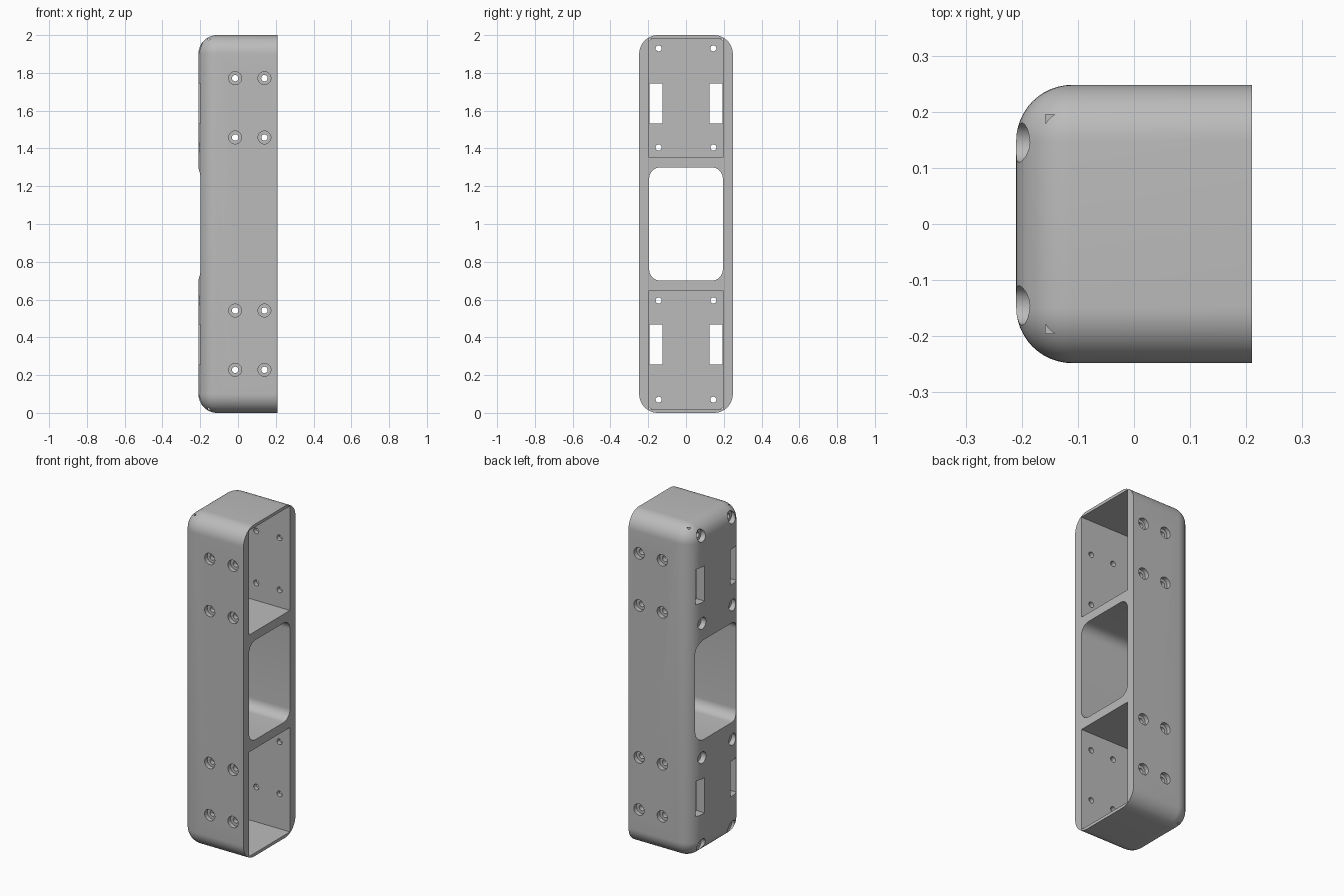
import bpy, bmesh, math
from mathutils import Matrix, Vector

if "Cube" in bpy.data.objects:
    bpy.data.objects.remove(bpy.data.objects["Cube"], do_unlink=True)

grey = bpy.data.materials.new("plain grey")
grey.use_nodes = True
colour = (0.5, 0.5, 0.5, 1)
grey.diffuse_color = colour
grey.node_tree.nodes["Principled BSDF"].inputs["Base Color"].default_value = colour

MID = 1.0  # height of the mirror plane


def add_box(bm, low, high, radius=0, round_edge=None, segments=10):
    """Box between two corners, rounding the edges picked by a rule."""
    low, high = Vector(low), Vector(high)
    matrix = Matrix.Translation((low + high) / 2) @ Matrix.Diagonal((*(high - low), 1))
    verts = bmesh.ops.create_cube(bm, size=1, matrix=matrix)["verts"]
    if radius:
        edges = {e for v in verts for e in v.link_edges if round_edge(e)}
        bmesh.ops.bevel(bm, geom=list(edges), offset=radius, segments=segments,
                        profile=0.5, affect="EDGES")


def add_cylinder(bm, axis, start, end, a, z, radius):
    """Cylinder along x or y between start and end; a is the other flat coordinate."""
    middle = (start + end) / 2
    if axis == "x":
        place = Matrix.Translation((middle, a, z)) @ Matrix.Rotation(math.pi / 2, 4, "Y")
    else:
        place = Matrix.Translation((a, middle, z)) @ Matrix.Rotation(math.pi / 2, 4, "X")
    bmesh.ops.create_cone(bm, cap_ends=True, segments=32, radius1=radius, radius2=radius,
                          depth=abs(end - start), matrix=place)


def finish(bm, name):
    bmesh.ops.recalc_face_normals(bm, faces=bm.faces)
    mesh = bpy.data.meshes.new(name)
    bm.to_mesh(mesh)
    bm.free()
    mesh.materials.append(grey)
    obj = bpy.data.objects.new(name, mesh)
    bpy.context.collection.objects.link(obj)
    return obj


def along_x(edge):
    a, b = (v.co for v in edge.verts)
    return abs(a.x - b.x) > 0.1


def not_on_open_side(edge):
    return any(v.co.x < 0 for v in edge.verts)


# Rounded housing, square-edged on its open side
bm = bmesh.new()
add_box(bm, (-0.21, -0.248, 0), (0.21, 0.248, 2), 0.1, not_on_open_side, 12)
housing = finish(bm, "housing")

# Two open compartments and the rounded window between them
rooms = bmesh.new()
add_box(rooms, (-0.4, -0.195, 0.7), (0.4, 0.195, 1.3), 0.06, along_x)
# Slots and screw holes, then the wider screw head recesses
holes = bmesh.new()
recesses = bmesh.new()
for s in (-1, 1):
    z0, z1 = sorted((MID + s * 0.353, MID + s * 0.982))
    add_box(rooms, (-0.158, -0.195, z0), (0.4, 0.195, z1))
    for side in (-1, 1):
        y0, y1 = sorted((side * 0.125, side * 0.194))
        z0, z1 = sorted((MID + s * 0.532, MID + s * 0.745))
        add_box(holes, (-0.3, y0, z0), (-0.1, y1, z1))
        for dz in (0.405, 0.93):
            add_cylinder(holes, "x", -0.3, -0.1, side * 0.145, MID + s * dz, 0.016)
            add_cylinder(recesses, "x", -0.3, -0.178, side * 0.145, MID + s * dz, 0.035)
    for x in (-0.015, 0.14):
        for dz in (0.458, 0.772):
            add_cylinder(holes, "y", -0.4, 0.4, x, MID + s * dz, 0.017)
            for side in (-1, 1):
                add_cylinder(recesses, "y", side * 0.4, side * 0.222, x, MID + s * dz, 0.034)

# Cut each group out of the housing
bpy.context.view_layer.objects.active = housing
for bm, name in ((rooms, "room_cutter"), (holes, "hole_cutter"), (recesses, "recess_cutter")):
    cutter = finish(bm, name)
    cutter.hide_render = True
    mod = housing.modifiers.new(name, "BOOLEAN")
    mod.operation = "DIFFERENCE"
    mod.solver = "EXACT"
    mod.object = cutter
    bpy.ops.object.modifier_apply(modifier=name)
    bpy.data.objects.remove(cutter, do_unlink=True)

# Smooth rounds with crisp cut edges
for obj in bpy.context.selected_objects:
    obj.select_set(False)
housing.select_set(True)
bpy.ops.object.shade_smooth_by_angle(angle=math.radians(30))
